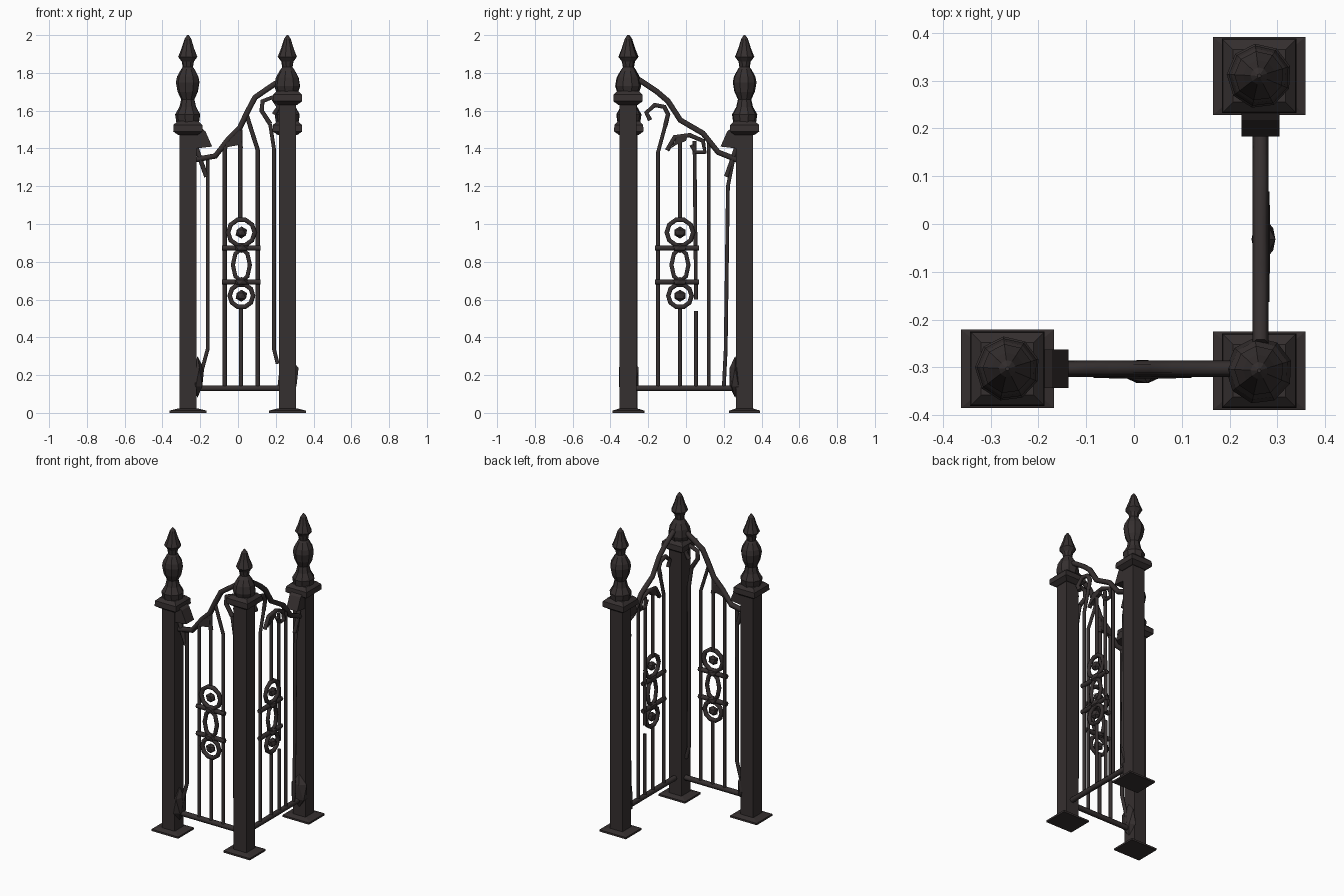
import bpy, bmesh, math
from mathutils import Matrix, Vector

if "Cube" in bpy.data.objects:
    bpy.data.objects.remove(bpy.data.objects["Cube"])

iron = bpy.data.materials.new("dark iron")
iron.use_nodes = True
COLOR = (0.036, 0.029, 0.029, 1)
iron.diffuse_color = COLOR
iron.node_tree.nodes["Principled BSDF"].inputs["Base Color"].default_value = COLOR


def add(name, mesh):
    obj = bpy.data.objects.new(name, mesh)
    mesh.materials.append(iron)
    bpy.context.collection.objects.link(obj)
    return obj


def from_bmesh(name, bm):
    bmesh.ops.recalc_face_normals(bm, faces=bm.faces)
    mesh = bpy.data.meshes.new(name)
    bm.to_mesh(mesh)
    bm.free()
    return add(name, mesh)


def lathe(name, center, profile, sides, turn=0):
    """Stack of rings (radius, z) closed at both ends."""
    bm = bmesh.new()
    rings = []
    for r, z in profile:
        angles = [turn + 2 * math.pi * i / sides for i in range(sides)]
        rings.append([bm.verts.new((center[0] + r * math.cos(a),
                                    center[1] + r * math.sin(a), z)) for a in angles])
    for low, high in zip(rings, rings[1:]):
        for i in range(sides):
            j = (i + 1) % sides
            bm.faces.new((low[i], low[j], high[j], high[i]))
    bm.faces.new(rings[0])
    bm.faces.new(rings[-1])
    return from_bmesh(name, bm)


def square(name, center, profile):
    """Square stack whose profile gives half widths."""
    return lathe(name, center, [(h * math.sqrt(2), z) for h, z in profile], 4, math.pi / 4)


def tube(name, points, radius=0.011, closed=False):
    curve = bpy.data.curves.new(name, "CURVE")
    curve.dimensions = "3D"
    curve.bevel_depth = radius
    curve.bevel_resolution = 1
    curve.use_fill_caps = True
    spline = curve.splines.new("POLY")
    spline.points.add(len(points) - 1)
    for p, co in zip(spline.points, points):
        p.co = (*co, 1)
    spline.use_cyclic_u = closed
    temp = bpy.data.objects.new(name, curve)
    bpy.context.collection.objects.link(temp)
    mesh = bpy.data.meshes.new_from_object(
        temp.evaluated_get(bpy.context.evaluated_depsgraph_get()))
    bpy.data.objects.remove(temp)
    return add(name, mesh)


def blob(name, center, size):
    bm = bmesh.new()
    bmesh.ops.create_icosphere(bm, subdivisions=1, radius=1)
    bm.transform(Matrix.Translation(center) @ Matrix.Diagonal((*size, 1)))
    return from_bmesh(name, bm)


def prism(name, outline, depth, place):
    """Extrude an outline in a panel's plane, evenly to both sides."""
    bm = bmesh.new()
    back = [bm.verts.new(place(u, z, -depth)) for u, z in outline]
    front = [bm.verts.new(place(u, z, depth)) for u, z in outline]
    bm.faces.new(back)
    bm.faces.new(front)
    for i in range(len(back)):
        j = (i + 1) % len(back)
        bm.faces.new((back[i], back[j], front[j], front[i]))
    return from_bmesh(name, bm)


# Posts: base plate, shaft, collar and turned finial
TIP = [(0.028, 1.83), (0.033, 1.86), (0.052, 1.885), (0.034, 1.93), (0.018, 1.98), (0.004, 2.0)]
OUTER = [(0.062, 1.54), (0.068, 1.58), (0.045, 1.62), (0.036, 1.66), (0.055, 1.70),
         (0.064, 1.75), (0.058, 1.78), (0.036, 1.82)] + TIP
CORNER = [(0.06, 1.70), (0.07, 1.73), (0.062, 1.775), (0.042, 1.81)] + TIP
POSTS = {"left_end": (-0.265, -0.303, 1.49, OUTER),
         "corner": (0.262, -0.307, 1.65, CORNER),
         "rear_end": (0.262, 0.31, 1.49, OUTER)}
for label, (x, y, top, finial) in POSTS.items():
    plate = square(label + "_base_plate", (0, 0), [(1, 0), (1, 0.012), (0.6, 0.022)])
    for v in plate.data.vertices:
        v.co = Vector((x + v.co.x * 0.097, y + v.co.y * 0.082, v.co.z))
    square(label + "_shaft", (x, y), [(0.046, 0.012), (0.046, top + 0.02)])
    square(label + "_collar", (x, y), [(0.05, top - 0.02), (0.078, top),
                                       (0.076, top + 0.035), (0.055, top + 0.055)])
    lathe(label + "_finial", (x, y), finial, 9, 0.3)


# Panels lie in two upright planes that meet at the corner post
def front(u, z, d=0):
    return (u, -0.303 - d, z)


def side(u, z, d=0):
    return (0.265 + d, u, z)


def medallion(label, place, u, left, right):
    for part, z, r in (("upper", 0.955, 0.07), ("lower", 0.62, 0.062)):
        ring = [place(u + r * math.cos(a), z + r * math.sin(a), 0.006)
                for a in [math.tau * i / 10 for i in range(10)]]
        tube(f"{label}_{part}_ring", ring, 0.014, True)
        size = Vector(place(0.034, 0.032, 0.026)) - Vector(place(0, 0, 0))
        blob(f"{label}_{part}_rosette", place(u, z, 0.008), [abs(c) for c in size])
    oval = [place(u + 0.045 * math.cos(a), 0.783 + 0.085 * math.sin(a), 0.006)
            for a in [math.tau * i / 8 for i in range(8)]]
    tube(label + "_oval", oval, 0.013, True)
    for z in (0.873, 0.693):
        tube(label + "_crossbar", [place(left - 0.015, z, 0.004), place(right + 0.015, z, 0.004)], 0.015)
        size = Vector(place(0.045, 0.026, 0.028)) - Vector(place(0, 0, 0))
        blob(label + "_clasp", place(u, z, 0.006), [abs(c) for c in size])


def panel(label, place, rails, bars, scrolls, med, leaf):
    for pts in rails:
        tube(label + "_rail", [place(*p) for p in pts], 0.017)
    for pts in bars:
        tube(label + "_bar", [place(*p) for p in pts], 0.0115)
    for pts in scrolls:
        tube(label + "_scroll", [place(*p) for p in pts], 0.014)
    medallion(label + "_medallion", place, *med)
    prism(label + "_leaf", leaf, 0.012, place)


def bracket(label, place, u, s):
    """Leaf brackets on an end post; s points into the panel."""
    upper = [(u, 1.53), (u + s * 0.05, 1.49), (u + s * 0.085, 1.41), (u, 1.40)]
    prism(label + "_upper_bracket", upper, 0.04, place)
    tube(label + "_upper_curl", [place(u, 1.41), place(u + s * 0.03, 1.32),
                                 place(u + s * 0.055, 1.25)], 0.014)
    size = Vector(place(0.034, 0.11, 0.062)) - Vector(place(0, 0, 0))
    blob(label + "_lower_bracket", place(u + s * 0.008, 0.19), [abs(c) for c in size])


FOOT = 0.13
panel("front_panel", front,
      rails=[[(-0.22, FOOT), (0.23, FOOT)],
             [(-0.23, 1.34), (-0.12, 1.36), (-0.05, 1.45), (0.01, 1.51), (0.048, 1.59),
              (0.09, 1.67), (0.17, 1.725), (0.24, 1.77)]],
      bars=[[(-0.20, FOOT), (-0.19, 0.23), (-0.16, 0.34), (-0.16, 1.34)],
            [(-0.07, FOOT), (-0.07, 1.42)],
            [(0.016, FOOT), (0.016, 0.56)], [(0.012, 1.02), (0.012, 1.50)],
            [(0.105, FOOT), (0.105, 1.39), (0.07, 1.50), (0.045, 1.58)],
            [(0.21, 0.26), (0.19, 0.34), (0.19, 1.40), (0.17, 1.53)]],
      scrolls=[[(0.17, 1.53), (0.125, 1.60), (0.13, 1.65), (0.18, 1.67),
                (0.215, 1.62), (0.19, 1.58)],
               [(-0.07, 1.40), (-0.045, 1.46), (0.005, 1.47), (0.015, 1.40)]],
      med=(0.018, -0.07, 0.105),
      leaf=[(-0.08, 1.40), (-0.05, 1.45), (0.01, 1.51), (0.015, 1.42), (-0.04, 1.41)])

panel("side_panel", side,
      rails=[[(-0.27, FOOT), (0.27, FOOT)],
             [(-0.25, 1.765), (-0.153, 1.70), (-0.095, 1.65), (-0.03, 1.55), (0.09, 1.48),
              (0.17, 1.38), (0.27, 1.34)]],
      bars=[[(-0.148, FOOT), (-0.148, 1.38), (-0.11, 1.52)],
            [(-0.032, FOOT), (-0.032, 0.56)], [(-0.032, 1.02), (-0.032, 1.46)],
            [(0.053, FOOT), (0.053, 0.54)], [(0.053, 0.6), (0.045, 1.44)],
            [(0.12, FOOT), (0.12, 1.43)],
            [(0.20, FOOT), (0.21, 0.33), (0.222, 1.20), (0.25, 1.34)]],
      scrolls=[[(-0.11, 1.52), (-0.095, 1.58), (-0.115, 1.62), (-0.165, 1.63),
                (-0.21, 1.59), (-0.19, 1.55)],
               [(-0.1, 1.39), (-0.06, 1.46), (0.02, 1.47), (0.09, 1.44), (0.1, 1.38),
                (0.05, 1.38), (0.03, 1.42)]],
      med=(-0.032, -0.148, 0.053),
      leaf=[(-0.08, 1.40), (-0.05, 1.455), (0.01, 1.47), (0.0, 1.44), (-0.05, 1.42)])

bracket("left_end", front, -0.222, 1)
bracket("rear_end", side, 0.268, -1)
